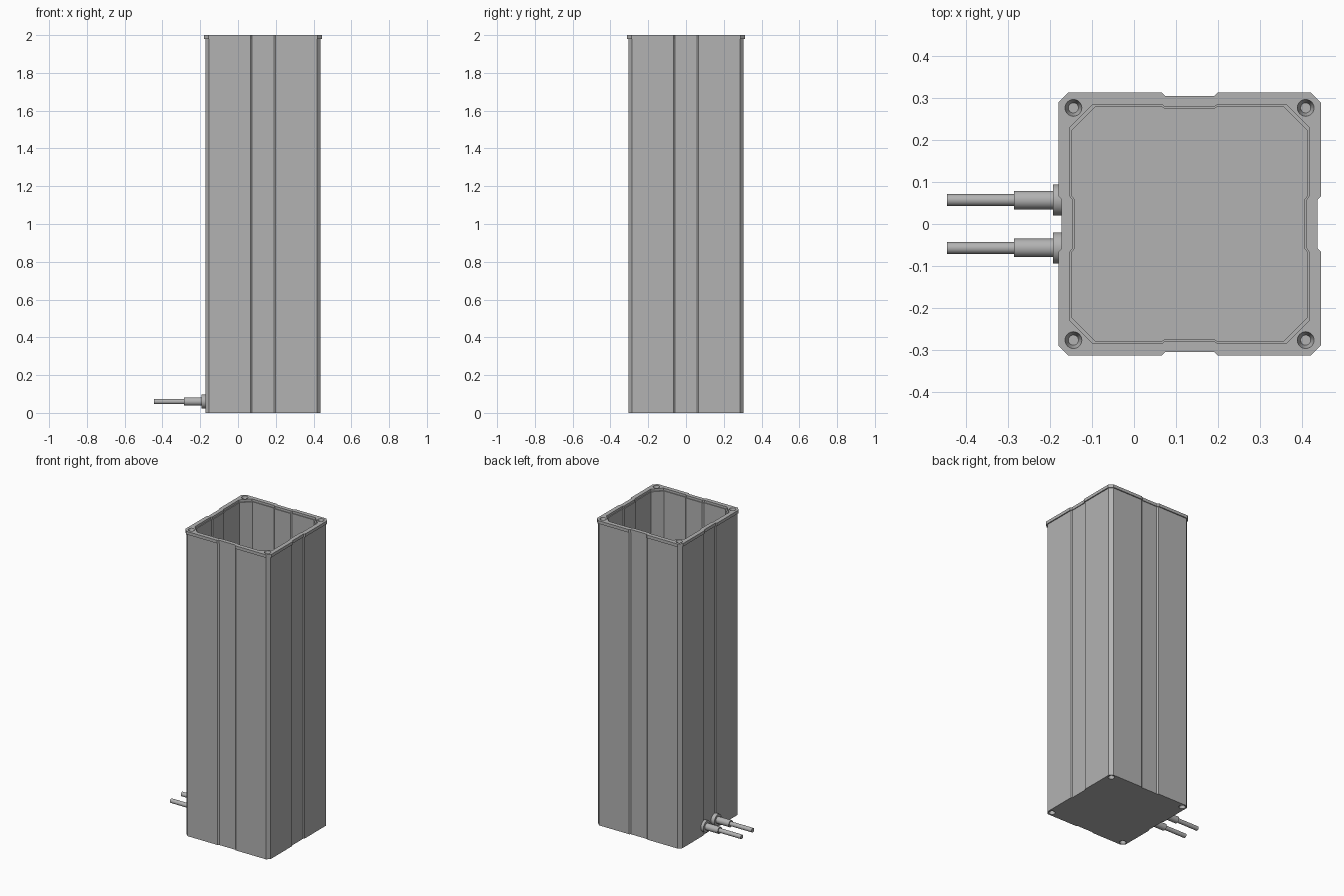
import bpy, bmesh
from math import radians, pi
from mathutils import Matrix, Vector

cube = bpy.data.objects.get("Cube")
if cube:
    bpy.data.objects.remove(cube, do_unlink=True)

CX = 0.132      # centre of the tube
HOLE = 0.276    # screw hole offset from the centre

grey = bpy.data.materials.new("aluminium grey")
grey.use_nodes = True
colour = (0.45, 0.45, 0.45, 1)
grey.diffuse_color = colour
grey.node_tree.nodes["Principled BSDF"].inputs["Base Color"].default_value = colour


def make(name, bm):
    bmesh.ops.recalc_face_normals(bm, faces=bm.faces)
    mesh = bpy.data.meshes.new(name)
    bm.to_mesh(mesh)
    bm.free()
    mesh.materials.append(grey)
    obj = bpy.data.objects.new(name, mesh)
    bpy.context.collection.objects.link(obj)
    return obj


def outline(half, chamfer, groove):
    """Chamfered square with a shallow groove in the middle of each side."""
    w = 0.058
    side = [(half - chamfer, -half), (half, chamfer - half), (half, -w - 0.008),
            (half - groove, -w), (half - groove, w), (half, w + 0.008)]
    return [Matrix.Rotation(k * pi / 2, 2) @ Vector(p) for k in range(4) for p in side]


def loft(name, sections):
    bm = bmesh.new()
    rings = [[bm.verts.new((CX + p.x, p.y, z)) for p in outline(h, c, g)]
             for h, c, g, z in sections]
    for a, b in zip(rings, rings[1:]):
        n = len(a)
        for i in range(n):
            j = (i + 1) % n
            bm.faces.new((a[i], a[j], b[j], b[i]))
    bm.faces.new(rings[0])
    bm.faces.new(rings[-1])
    return make(name, bm)


def cone(bm, r1, r2, depth, matrix, segments=32):
    bmesh.ops.create_cone(bm, cap_ends=True, segments=segments, radius1=r1,
                          radius2=r2, depth=depth, matrix=matrix)


# Tube with a lip, a stepped mouth and a closed floor
housing = loft("housing", [
    (0.305, 0.020, 0.006, 0.0), (0.305, 0.020, 0.006, 1.98),
    (0.312, 0.023, 0.008, 1.98), (0.312, 0.023, 0.008, 2.0),
    (0.284, 0.054, 0.006, 2.0), (0.284, 0.054, 0.006, 1.985),
    (0.279, 0.056, 0.006, 1.985), (0.279, 0.056, 0.006, 0.02)])

# Countersunk screw holes at both ends of every corner
bm = bmesh.new()
for sx in (-1, 1):
    for sy in (-1, 1):
        for z, top in ((0, False), (2, True)):
            d = 1 if top else -1
            radii = (0.012, 0.020) if top else (0.020, 0.012)
            at = Vector((CX + sx * HOLE, sy * HOLE, z))
            cone(bm, *radii, 0.03, Matrix.Translation(at - Vector((0, 0, 0.0149 * d))))
cutter = make("hole_cutter", bm)
cutter.hide_render = True
cutter.hide_set(True)
cut = housing.modifiers.new("screw holes", 'BOOLEAN')
cut.operation = 'DIFFERENCE'
cut.solver = 'EXACT'
cut.object = cutter

# Two cables, each with a flange and a sleeve
parts = [("flange", 0.037, -0.192, -0.165), ("sleeve", 0.022, -0.285, -0.185),
         ("cable", 0.014, -0.445, -0.28)]
for side, y in (("front", -0.057), ("back", 0.057)):
    for part, radius, x0, x1 in parts:
        bm = bmesh.new()
        cone(bm, radius, radius, x1 - x0,
             Matrix.Translation(((x0 + x1) / 2, y, 0.06)) @ Matrix.Rotation(pi / 2, 4, 'Y'))
        obj = make(side + "_" + part, bm)
        bpy.ops.object.select_all(action='DESELECT')
        obj.select_set(True)
        bpy.context.view_layer.objects.active = obj
        bpy.ops.object.shade_smooth_by_angle(angle=radians(35))
